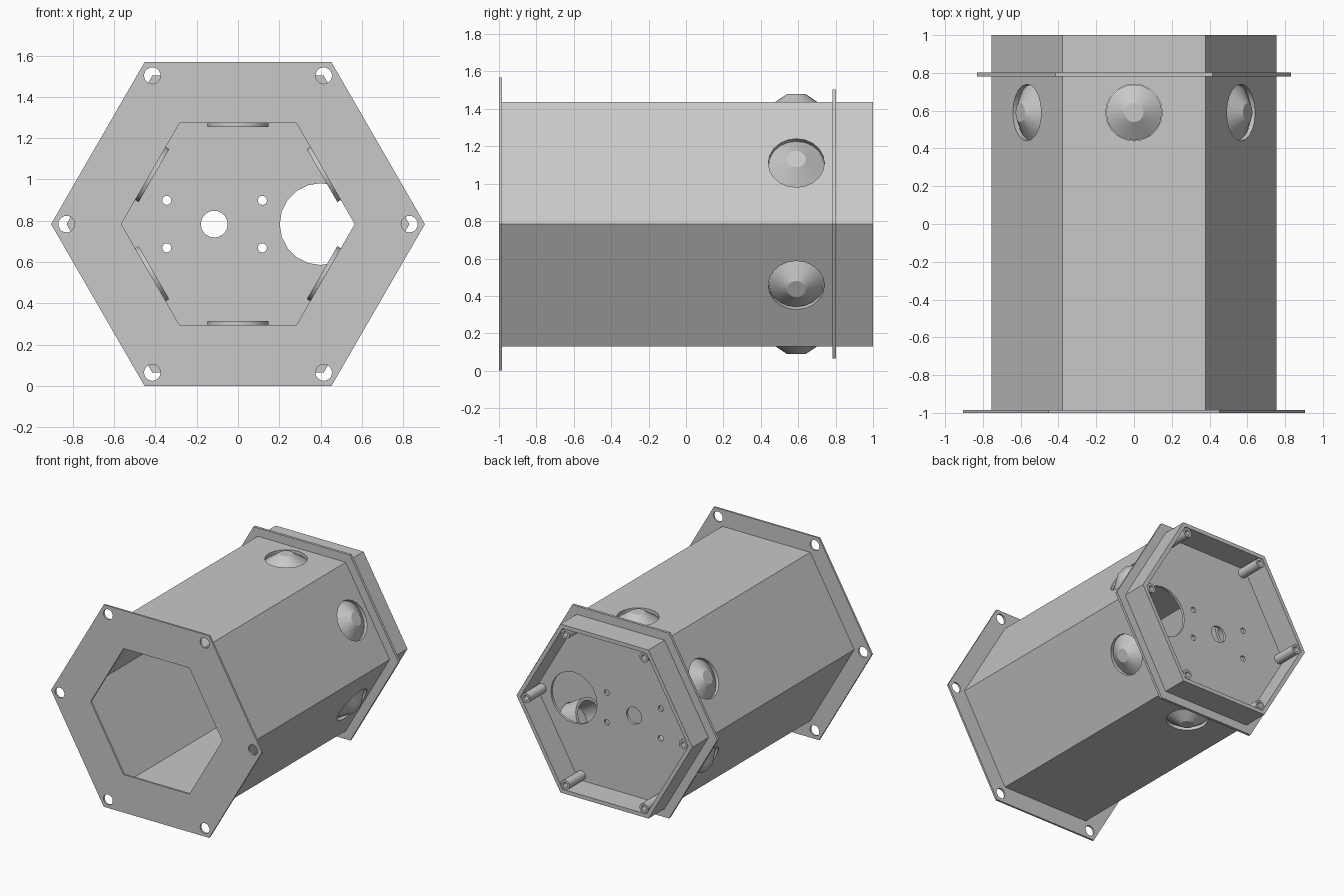
import bpy, bmesh, math
from mathutils import Matrix

cube = bpy.data.objects.get("Cube")
if cube:
    bpy.data.objects.remove(cube, do_unlink=True)

grey = bpy.data.materials.new("plain grey")
grey.use_nodes = True
colour = (0.58, 0.58, 0.58, 1)
grey.diffuse_color = colour
grey.node_tree.nodes["Principled BSDF"].inputs["Base Color"].default_value = colour

CZ = 0.784                                   # height of the long axis
CENTRE = Matrix.Translation((0, 0, CZ))
ALONG_Y = Matrix.Rotation(math.radians(-90), 4, 'X')


def lathe(name, profile, sides, matrix, closed=False):
    """Turn (radius, height) points; open profiles get flat end caps."""
    bm = bmesh.new()
    rings = [[bm.verts.new((r * math.cos(2 * math.pi * i / sides),
                            r * math.sin(2 * math.pi * i / sides), h))
              for i in range(sides)] for r, h in profile]
    pairs = list(zip(rings, rings[1:]))
    if closed:
        pairs.append((rings[-1], rings[0]))
    else:
        bm.faces.new(rings[0])
        bm.faces.new(rings[-1])
    for a, b in pairs:
        for i in range(sides):
            j = (i + 1) % sides
            bm.faces.new((a[i], a[j], b[j], b[i]))
    bm.transform(matrix)
    bmesh.ops.recalc_face_normals(bm, faces=bm.faces)
    mesh = bpy.data.meshes.new(name)
    bm.to_mesh(mesh)
    bm.free()
    mesh.materials.append(grey)
    obj = bpy.data.objects.new(name, mesh)
    bpy.context.collection.objects.link(obj)
    return obj


def at(x, z):
    return Matrix.Translation((x, 0, z + CZ)) @ ALONG_Y


def rod(x, z, radius, y0, y1, sides=20):
    return lathe("cutter", [(radius, y0), (radius, y1)], sides, at(x, z))


def hex_ring(name, outer, inner, y0, y1):
    return lathe(name, [(outer, y0), (outer, y1), (inner, y1), (inner, y0)],
                 6, at(0, 0), closed=True)


def cut(obj, cutters):
    for c in cutters:
        c.hide_render = True
        mod = obj.modifiers.new("hole", 'BOOLEAN')
        mod.operation, mod.solver, mod.object = 'DIFFERENCE', 'EXACT', c
    bpy.context.view_layer.update()
    graph = bpy.context.evaluated_depsgraph_get()
    mesh = bpy.data.meshes.new_from_object(obj.evaluated_get(graph))
    obj.modifiers.clear()
    obj.data = mesh
    for c in cutters:
        bpy.data.objects.remove(c, do_unlink=True)


def smooth(obj):
    bpy.ops.object.select_all(action='DESELECT')
    obj.select_set(True)
    bpy.context.view_layer.objects.active = obj
    bpy.ops.object.shade_smooth_by_angle(angle=math.radians(30))


def corner(k, radius):
    a = math.radians(60 * k)
    return radius * math.cos(a), radius * math.sin(a)


def side(k):
    """Frame whose z axis points out of side k of the tube."""
    return (Matrix.Translation((0, 0.59, CZ))
            @ Matrix.Rotation(math.radians(60 * k), 4, 'Y'))


# Thin-walled hexagonal tube with a round opening in every side
tube = hex_ring("tube", 0.755, 0.72, -0.99, 1.0)
cut(tube, [lathe("cutter", [(0.15, 0.55), (0.15, 0.8)], 20, side(k))
           for k in range(6)])

# Front flange with a hexagonal mouth and corner bolt holes
flange = hex_ring("front_flange", 0.905, 0.565, -1.0, -0.985)
cut(flange, [rod(*corner(k, 0.83), 0.04, -1.1, -0.9) for k in range(6)])

# Rear plate, which also forms the outer collar
plate = lathe("rear_plate", [(0.83, 0.782), (0.83, 0.802)], 6, at(0, 0))
holes = [(0.4, 0, 0.198), (-0.115, 0, 0.065)]
holes += [(x, z, 0.022) for x in (-0.345, 0.118) for z in (-0.115, 0.115)]
cut(plate, [rod(x, z, r, 0.7, 0.9) for x, z, r in holes])

# Domed lamps in the sides and screw posts in the rear corners
lamp_profile = [(0.125, 0.62), (0.125, 0.47), (0.148, 0.47),
                (0.148, 0.629), (0.05, 0.695)]
post_profile = [(0.02, 0.88), (0.02, 0.999), (0.037, 0.999), (0.037, 0.79)]
parts = [tube, flange, plate]
for k in range(6):
    parts.append(lathe(f"lamp_{k + 1}", lamp_profile, 20, side(k)))
    parts.append(lathe(f"screw_post_{k + 1}", post_profile, 16,
                       at(*corner(k, 0.675))))
for part in parts:
    smooth(part)
